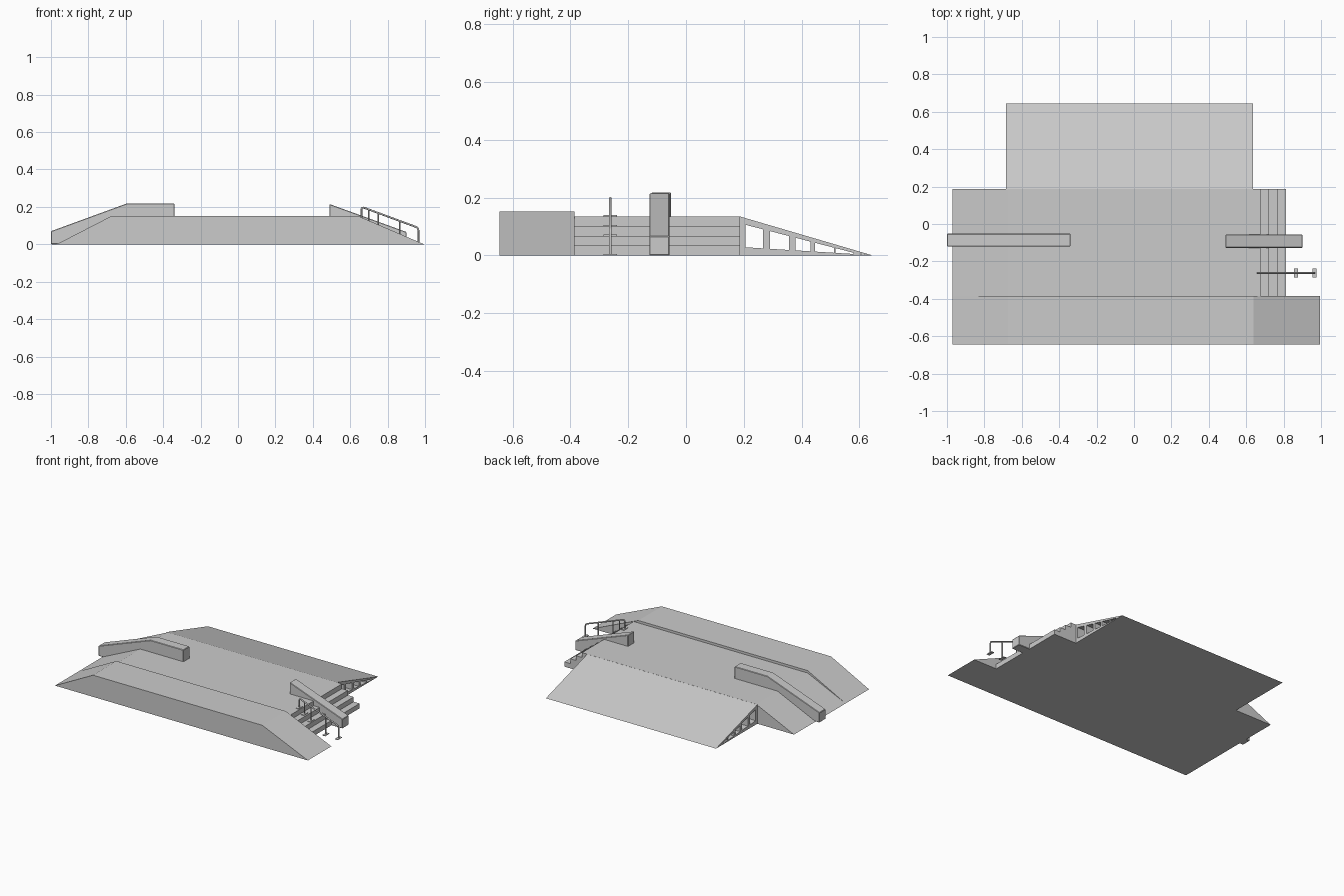
import bpy, bmesh
from mathutils import Vector

if "Cube" in bpy.data.objects:
    bpy.data.objects.remove(bpy.data.objects["Cube"])


def prism(name, profile, axis, a, b, bevel=0):
    """Extrude a 2D profile (horizontal, z) along x or y from a to b."""
    bm = bmesh.new()
    place = (lambda p, t: (p[0], t, p[1])) if axis == 'y' else (lambda p, t: (t, p[0], p[1]))
    face = bm.faces.new([bm.verts.new(place(p, a)) for p in profile])
    ext = bmesh.ops.extrude_face_region(bm, geom=[face])
    verts = [g for g in ext['geom'] if isinstance(g, bmesh.types.BMVert)]
    shift = Vector((0, b - a, 0)) if axis == 'y' else Vector((b - a, 0, 0))
    bmesh.ops.translate(bm, verts=verts, vec=shift)
    bmesh.ops.recalc_face_normals(bm, faces=bm.faces)
    mesh = bpy.data.meshes.new(name)
    bm.to_mesh(mesh)
    bm.free()
    obj = bpy.data.objects.new(name, mesh)
    bpy.context.collection.objects.link(obj)
    if bevel:
        mod = obj.modifiers.new("bevel", 'BEVEL')
        mod.width = bevel
    return obj


def tube(name, points, radius):
    curve = bpy.data.curves.new(name, 'CURVE')
    curve.dimensions = '3D'
    curve.bevel_depth = radius
    curve.bevel_resolution = 2
    curve.use_fill_caps = True
    spline = curve.splines.new('POLY')
    spline.points.add(len(points) - 1)
    for sp, p in zip(spline.points, points):
        sp.co = (*p, 1)
    obj = bpy.data.objects.new(name, curve)
    bpy.context.collection.objects.link(obj)
    return obj


# Central deck: sloped on the left, four risers of stairs on the right
H, N = 0.135, 4
deck = [(-0.97, 0), (-0.675, H)]
for i in range(N):
    x = 0.677 + 0.0455 * i
    deck += [(x, H * (N - i) / N), (x, H * (N - i - 1) / N)]
prism("deck_with_stairs", deck, 'y', -0.385, 0.187)

# Raised front bank
prism("front_bank", [(-0.97, 0), (-0.675, 0.152), (0.64, 0.152), (0.995, 0)],
      'y', -0.645, -0.385)

# Back ramp: skin, floor and cross ribs with open bays between
X0, X1 = -0.685, 0.637
top = lambda y: 0.106 - 0.259 * (y - 0.205)
low = lambda y: 0.028 - 0.062 * (y - 0.205)
prism("ramp_skin", [(0.185, H), (0.645, 0), (0.595, top(0.595)), (0.185, top(0.185))], 'x', X0, X1)
prism("ramp_floor", [(0.185, 0), (0.645, 0), (0.595, low(0.595)), (0.185, low(0.185))], 'x', X0, X1)
for a, b in [(0.186, 0.205), (0.267, 0.291), (0.357, 0.378), (0.43, 0.447),
             (0.512, 0.517), (0.58, 0.61)]:
    prism("ramp_rib", [(a, low(a) - 0.001), (b, low(b) - 0.001),
                       (b, top(b) + 0.001), (a, top(a) + 0.001)], 'x', X0, X1)

# Grind ledges
prism("left_ledge", [(-1, 0), (-1, 0.07), (-0.595, 0.218), (-0.34, 0.218), (-0.34, 0)],
      'y', -0.12, -0.052, 0.003)
prism("right_ledge", [(0.49, 0), (0.49, 0.215), (0.9, 0.066), (0.9, 0)],
      'y', -0.127, -0.057, 0.003)

# Handrail with rounded bends, posts and base plates
Y = -0.262
rail_z = lambda x: 0.197 - 0.37 * (x - 0.67)
tube("handrail", [(0.66, Y, H), (0.66, Y, 0.188), (0.663, Y, 0.195), (0.672, Y, rail_z(0.672)),
                  (0.95, Y, rail_z(0.95)), (0.961, Y, 0.087), (0.965, Y, 0.074),
                  (0.965, Y, 0)], 0.005)
for x, z in [(0.70, H * 0.75), (0.75, H * 0.5), (0.866, 0)]:
    tube("rail_post", [(x, Y, z), (x, Y, rail_z(x))], 0.004)
for x, z in [(0.66, H), (0.70, H * 0.75), (0.75, H * 0.5), (0.866, 0), (0.965, 0)]:
    prism("post_plate", [(x - 0.011, z), (x + 0.011, z), (x + 0.011, z + 0.004),
                         (x - 0.011, z + 0.004)], 'y', Y - 0.023, Y + 0.023)
